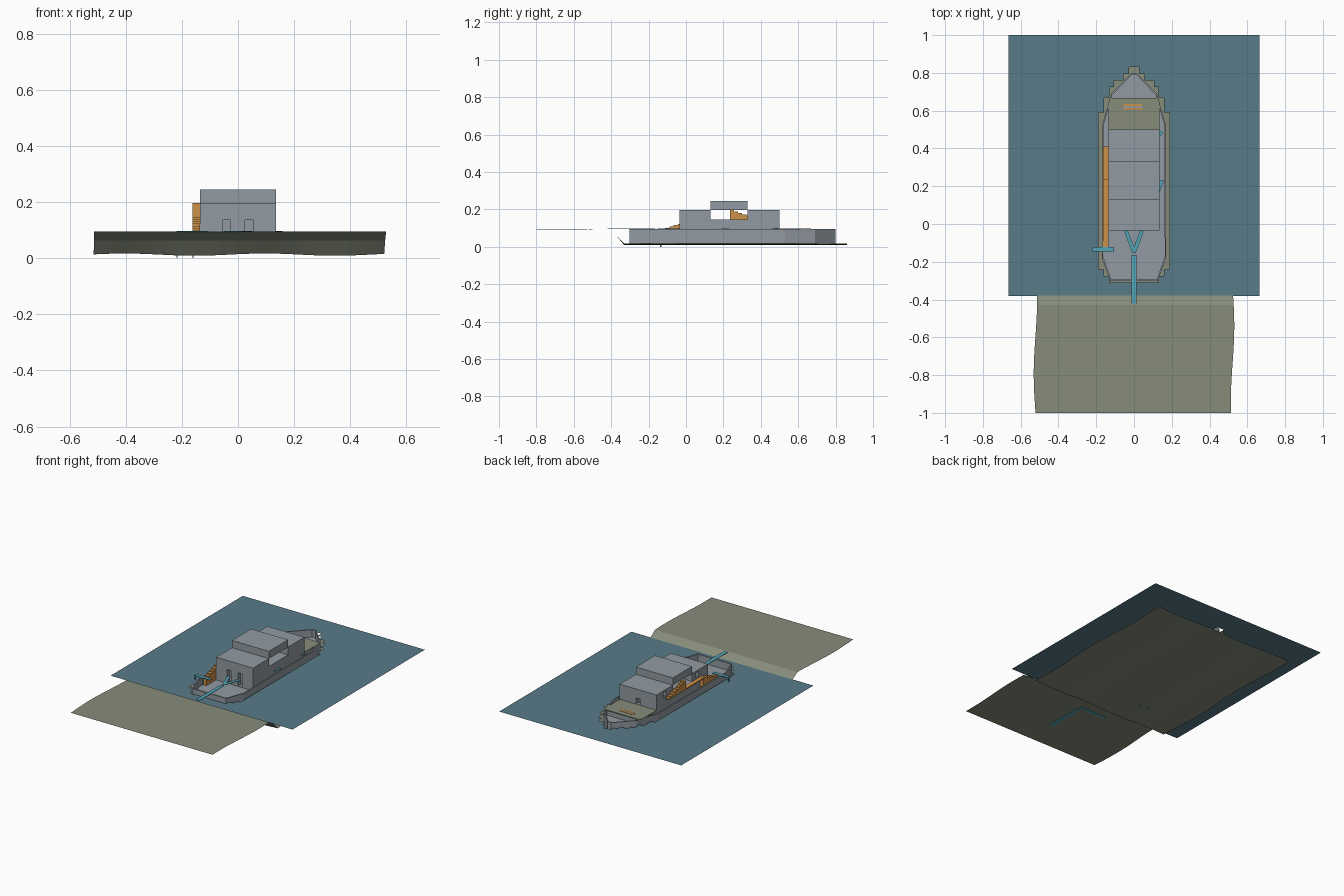
import bpy, bmesh, math

if "Cube" in bpy.data.objects:
    bpy.data.objects.remove(bpy.data.objects["Cube"])


def material(name, r, g, b):
    lin = lambda c: ((c / 255 + 0.055) / 1.055) ** 2.4
    m = bpy.data.materials.new(name)
    m.diffuse_color = (lin(r), lin(g), lin(b), 1)
    m.use_nodes = True
    m.node_tree.nodes["Principled BSDF"].inputs["Base Color"].default_value = m.diffuse_color
    return m


GREY = material("ship_grey", 146, 154, 162)
OLIVE = material("sand_olive", 134, 140, 122)
WATER = material("water_blue", 88, 123, 137)
ORANGE = material("stair_orange", 204, 145, 72)
CYAN = material("path_cyan", 84, 166, 182)


def finish(name, bm, mat, recalc=True):
    if recalc:
        bmesh.ops.recalc_face_normals(bm, faces=bm.faces)
    me = bpy.data.meshes.new(name)
    bm.to_mesh(me)
    bm.free()
    me.materials.append(mat)
    ob = bpy.data.objects.new(name, me)
    bpy.context.collection.objects.link(ob)
    return ob


def add_box(bm, x0, x1, y0, y1, z0, z1):
    vs = bmesh.ops.create_cube(bm, size=1)["verts"]
    for v in vs:
        v.co = (x1 if v.co.x > 0 else x0, y1 if v.co.y > 0 else y0, z1 if v.co.z > 0 else z0)


def boxes(name, mat, *dims):
    bm = bmesh.new()
    for d in dims:
        add_box(bm, *d)
    return finish(name, bm, mat)


def strip(name, a, b, w, z, t=0.003):
    """flat plate from point a to point b"""
    dx, dy = b[0] - a[0], b[1] - a[1]
    l = math.hypot(dx, dy)
    nx, ny = -dy / l * w / 2, dx / l * w / 2
    prism(name, CYAN, [(a[0] + nx, a[1] + ny), (b[0] + nx, b[1] + ny),
                       (b[0] - nx, b[1] - ny), (a[0] - nx, a[1] - ny)], z, z + t)


def prism(name, mat, pts, z0, z1):
    bm = bmesh.new()
    f = bm.faces.new([bm.verts.new((x, y, z0)) for x, y in pts])
    top = bmesh.ops.extrude_face_region(bm, geom=[f])["geom"]
    for v in top:
        if isinstance(v, bmesh.types.BMVert):
            v.co.z = z1
    return finish(name, bm, mat)


# shore and river bed: one sheet swept along a bank profile
profile = [(-1 + 0.57 * i / 12, 0.095) for i in range(13)] + [(-0.375, 0.063), (-0.33, 0.015)]
profile += [(-0.33 + 1.19 * i / 16, 0.015) for i in range(1, 17)]
bm = bmesh.new()
rows = []
for y, z in profile:
    row = []
    for i in range(33):
        u = i / 16 - 1
        x = u * 0.522 + 0.009 * abs(u) * math.sin(8 * y - 0.4 if u > 0 else 8 * y - 1.5)
        dz = 0.004 * math.cos(2 * math.pi * x / 0.5 - 1.2) - 0.002 if z < 0.03 else 0
        row.append(bm.verts.new((x, y, z + dz)))
    rows.append(row)
for r0, r1 in zip(rows, rows[1:]):
    for i in range(32):
        bm.faces.new((r0[i], r0[i + 1], r1[i + 1], r1[i]))
finish("shore_and_bed", bm, OLIVE, False)

# water sheet with a stepped opening around the ship
WX, WZ = 0.665, 0.065
opening = [(-0.31, 0.13), (-0.275, 0.16), (-0.24, 0.187), (0.59, 0.16), (0.67, 0.13),
           (0.725, 0.105), (0.76, 0.055), (0.795, 0.027), (0.83, 0)]
bm = bmesh.new()


def quad(x0, x1, y0, y1):
    bm.faces.new([bm.verts.new((x, y, WZ)) for x, y in ((x0, y0), (x1, y0), (x1, y1), (x0, y1))])


quad(-WX, WX, -0.38, -0.31)
quad(-WX, WX, 0.83, 1.0)
for (y0, w), (y1, _) in zip(opening, opening[1:]):
    quad(-WX, -w, y0, y1)
    quad(w, WX, y0, y1)
finish("water", bm, WATER, False)

# hull with bulwark and sunken deck
half = [(0.125, -0.303), (0.17, -0.18), (0.167, 0.53), (0.12, 0.69), (0.012, 0.80)]
outline = half + [(-x, y) for x, y in reversed(half)]
TOP, DECK = 0.096, 0.047
bm = bmesh.new()
rings = []
for s, z in ((1, 0.018), (1, TOP), (0.96, TOP), (0.96, DECK)):
    rings.append([bm.verts.new((x * s, 0.25 + (y - 0.25) * (1 - (1 - s) * 0.4), z)) for x, y in outline])
n = len(outline)
for a, b in zip(rings, rings[1:]):
    for i in range(n):
        bm.faces.new((a[i], a[(i + 1) % n], b[(i + 1) % n], b[i]))
bm.faces.new(rings[0])
bm.faces.new(rings[-1])
finish("hull", bm, GREY)

# deckhouse: lower storey, two upper blocks, bridge over the open passage
H = 0.135
cutter = boxes("door_cutter", GREY,
               (-0.055, -0.027, -0.06, -0.01, 0.05, 0.137),
               (0.025, 0.053, -0.06, -0.01, 0.05, 0.137),
               (-0.015, 0.015, 0.47, 0.52, 0.098, 0.137),
               (-0.16, -0.11, 0.06, 0.09, 0.15, 0.187),
               (-0.16, -0.11, 0.40, 0.43, 0.15, 0.187))
cutter.hide_render = True
cutter.hide_set(True)
for name, dims in (("fore_block", (-H, H, -0.035, 0.13, DECK, 0.197)),
                   ("aft_block", (-H, H, 0.33, 0.50, DECK, 0.197))):
    ob = boxes(name, GREY, dims)
    mod = ob.modifiers.new("doors", "BOOLEAN")
    mod.object = cutter
    mod.operation = "DIFFERENCE"
    mod.solver = "EXACT"
boxes("passage_floor", GREY, (-H, H, 0.13, 0.33, DECK, 0.145))
boxes("bridge", GREY, (-H, H, 0.13, 0.33, 0.197, 0.245))
boxes("foredeck_base", GREY, (-H + 0.001, H - 0.001, 0.50, 0.64, DECK, 0.092))
# olive cover, narrowed at its front end to stay inside the hull
prism("foredeck_cover", OLIVE, [(-H, 0.50), (H, 0.50), (H, 0.64), (0.128, 0.668),
                                (-0.128, 0.668), (-H, 0.64)], 0.091, 0.097)
boxes("foredeck_hatch", ORANGE, (-0.055, 0.042, 0.605, 0.615, 0.096, 0.099),
      (-0.055, 0.042, 0.625, 0.635, 0.096, 0.099))
boxes("hatch_opening", GREY, (-0.055, 0.042, 0.615, 0.625, 0.096, 0.098))


# side stairs and landing
def stair(name, y0, y1, base, z0, z1, steps=8):
    bm = bmesh.new()
    pts = [(y0, base)]
    for i in range(steps):
        z = z0 + (z1 - z0) * (i + 1) / steps
        pts += [(y0 + (y1 - y0) * i / steps, z), (y0 + (y1 - y0) * (i + 1) / steps, z)]
    pts.append((y1, base))
    left = [bm.verts.new((-0.163, y, z)) for y, z in pts]
    right = [bm.verts.new((-0.136, y, z)) for y, z in pts]
    bm.faces.new(left)
    bm.faces.new(right[::-1])
    for i in range(len(pts)):
        j = (i + 1) % len(pts)
        bm.faces.new((left[i], left[j], right[j], right[i]))
    finish(name, bm, ORANGE)


stair("lower_stair", -0.135, 0.05, DECK, 0.085, 0.146)
stair("upper_stair", 0.41, 0.235, 0.138, 0.136, 0.197)
boxes("stair_landing", ORANGE, (-0.163, -0.136, 0.05, 0.41, 0.138, 0.145))

# gangway, forked path to the doors, and paths on the shore
strip("gangway", (0, -0.42), (0, -0.165), 0.025, 0.0945)
strip("shore_path", (0, -0.80), (0, -0.53), 0.025, 0.0915)
strip("shore_side_path", (0, -0.51), (-0.2, -0.51), 0.02, 0.0915)
for s in (-1, 1):
    strip("door_path", (0, -0.15), (s * 0.042, -0.036), 0.02, 0.0945)
for y in (0.20, 0.48):
    prism("side_marker", CYAN, [(0.136, y - 0.03), (0.158, y + 0.03), (0.136, y + 0.03)] if y < 0.3
          else [(0.136, y - 0.018), (0.156, y), (0.136, y + 0.018)], 0.094, 0.097)

# side boarding plank with thin posts
boxes("boarding_plank", CYAN, (-0.22, -0.105, -0.145, -0.122, 0.093, 0.097),
      (-0.22, -0.215, -0.138, -0.13, 0.0, 0.095), (-0.163, -0.158, -0.138, -0.13, 0.0, 0.095))
